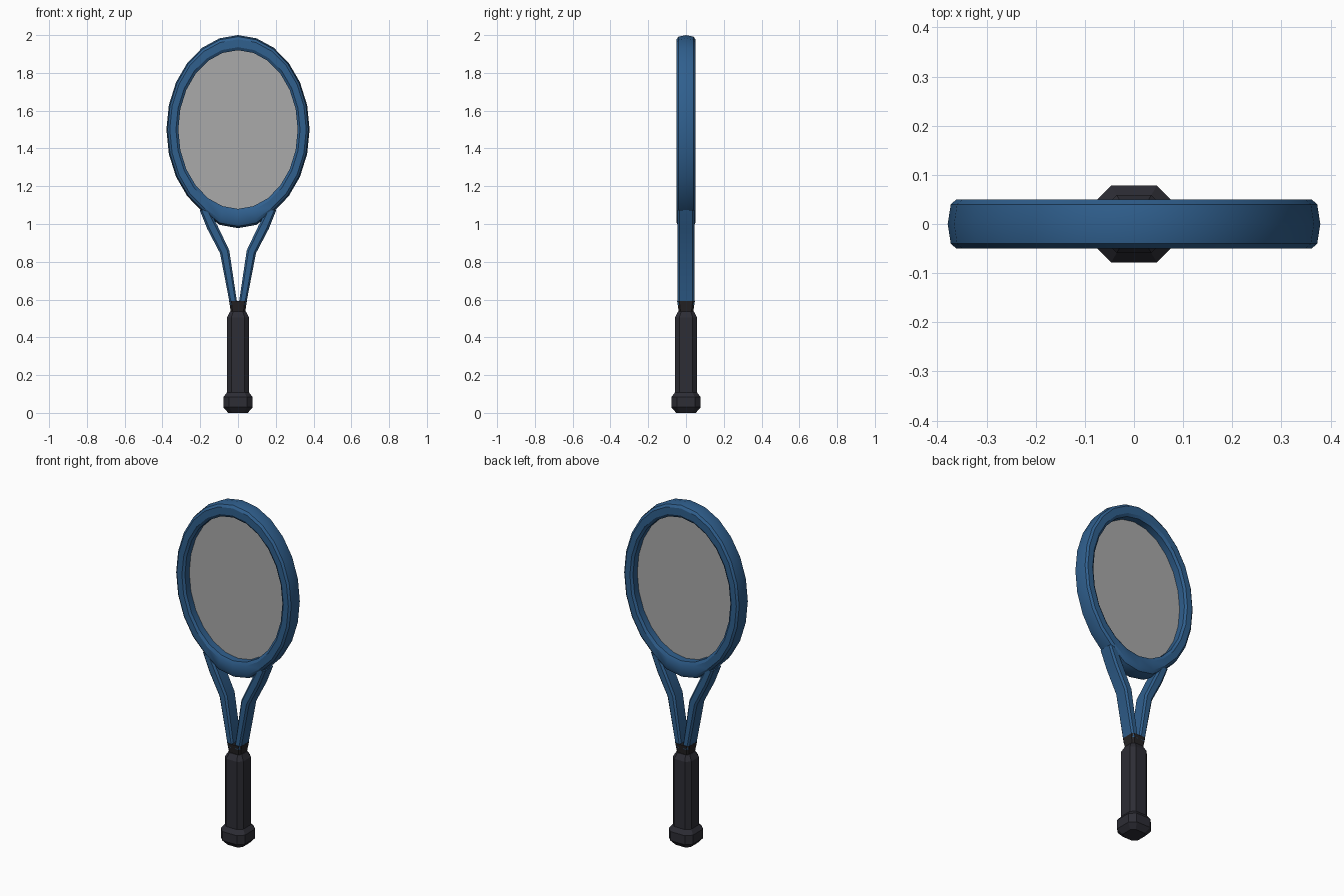
import bpy, bmesh, math

if "Cube" in bpy.data.objects:
    bpy.data.objects.remove(bpy.data.objects["Cube"])


def material(name, rgb):
    m = bpy.data.materials.new(name)
    m.diffuse_color = (*rgb, 1)
    m.use_nodes = True
    m.node_tree.nodes["Principled BSDF"].inputs["Base Color"].default_value = m.diffuse_color
    return m


BLUE = material("frame blue", (0.029, 0.115, 0.27))
GREY = material("string grey", (0.40, 0.40, 0.40))
GRIP = material("grip black", (0.026, 0.026, 0.035))
COLLAR = material("collar black", (0.019, 0.017, 0.019))


def loft(name, rings, mat, closed=False, smooth=None):
    """Skin a list of equal-length point rings, closing or capping the ends."""
    bm = bmesh.new()
    vs = [[bm.verts.new(p) for p in r] for r in rings]
    n, k = len(vs), len(vs[0])
    for i in range(n if closed else n - 1):
        a, b = vs[i], vs[(i + 1) % n]
        for j in range(k):
            bm.faces.new((a[j], a[(j + 1) % k], b[(j + 1) % k], b[j]))
    if not closed:
        bm.faces.new(vs[0])
        bm.faces.new(vs[-1])
    bmesh.ops.recalc_face_normals(bm, faces=bm.faces)
    me = bpy.data.meshes.new(name)
    bm.to_mesh(me)
    bm.free()
    me.materials.append(mat)
    ob = bpy.data.objects.new(name, me)
    bpy.context.collection.objects.link(ob)
    if smooth:
        bpy.ops.object.select_all(action='DESELECT')
        ob.select_set(True)
        bpy.context.view_layer.objects.active = ob
        bpy.ops.object.shade_smooth_by_angle(angle=math.radians(smooth))
    return ob


# Head: oval hoop with a chamfered section, thickening at the bridge
SEG, CZ = 24, 1.5
section = [(1.0, 0), (0.9, -0.04), (0.72, -0.05), (0.2, -0.05), (0, -0.04),
           (0, 0.04), (0.2, 0.05), (0.72, 0.05), (0.9, 0.04)]
rings = []
for i in range(SEG):
    a = 2 * math.pi * i / SEG
    s, c = math.sin(a), math.cos(a)
    bottom = 0.522 if c < -0.9 else 0.5
    rz = 0.5 if c > 0 else bottom
    rings.append([((0.316 + 0.063 * t) * s, y, CZ + (0.42 + (rz - 0.42) * t) * c)
                  for t, y in section])
loft("head_frame", rings, BLUE, closed=True, smooth=30)

# String bed: a single flat oval sheet
bm = bmesh.new()
bm.faces.new([bm.verts.new((0.325 * math.sin(2 * math.pi * i / SEG), 0,
                            CZ + 0.43 * math.cos(2 * math.pi * i / SEG)))
              for i in range(SEG)])
me = bpy.data.meshes.new("string_bed")
bm.to_mesh(me)
bm.free()
me.materials.append(GREY)
bpy.context.collection.objects.link(bpy.data.objects.new("string_bed", me))

# Throat arms: inner and outer edge points (x, z), chamfered section
arm = [((0.003, 0.57), (0.042, 0.57)), ((0.046, 0.86), (0.095, 0.845)),
       ((0.108, 0.99), (0.163, 0.975)), ((0.15, 1.07), (0.203, 1.075))]
arm_section = [(0, -0.034), (0.2, -0.044), (0.8, -0.044), (1, -0.034),
               (1, 0.034), (0.8, 0.044), (0.2, 0.044), (0, 0.034)]
for side, label in ((-1, "left"), (1, "right")):
    loft("throat_arm_" + label,
         [[(side * (p[0] + (q[0] - p[0]) * t), y, p[1] + (q[1] - p[1]) * t)
           for t, y in arm_section] for p, q in arm], BLUE, smooth=30)


# Handle: octagonal prisms lofted from half width and height
def octagon(r, z, cut=0.6):
    c = r * cut
    return [(x, y, z) for x, y in ((r, -c), (r, c), (c, r), (-c, r),
                                   (-r, c), (-r, -c), (-c, -r), (c, -r))]


loft("handle_grip", [octagon(r, z) for r, z in (
    (0.052, 0), (0.078, 0.03), (0.078, 0.083), (0.059, 0.108),
    (0.059, 0.505), (0.042, 0.537))], GRIP)
loft("handle_collar", [octagon(r, z, 0.75) for r, z in (
    (0.036, 0.52), (0.047, 0.592))], COLLAR)
